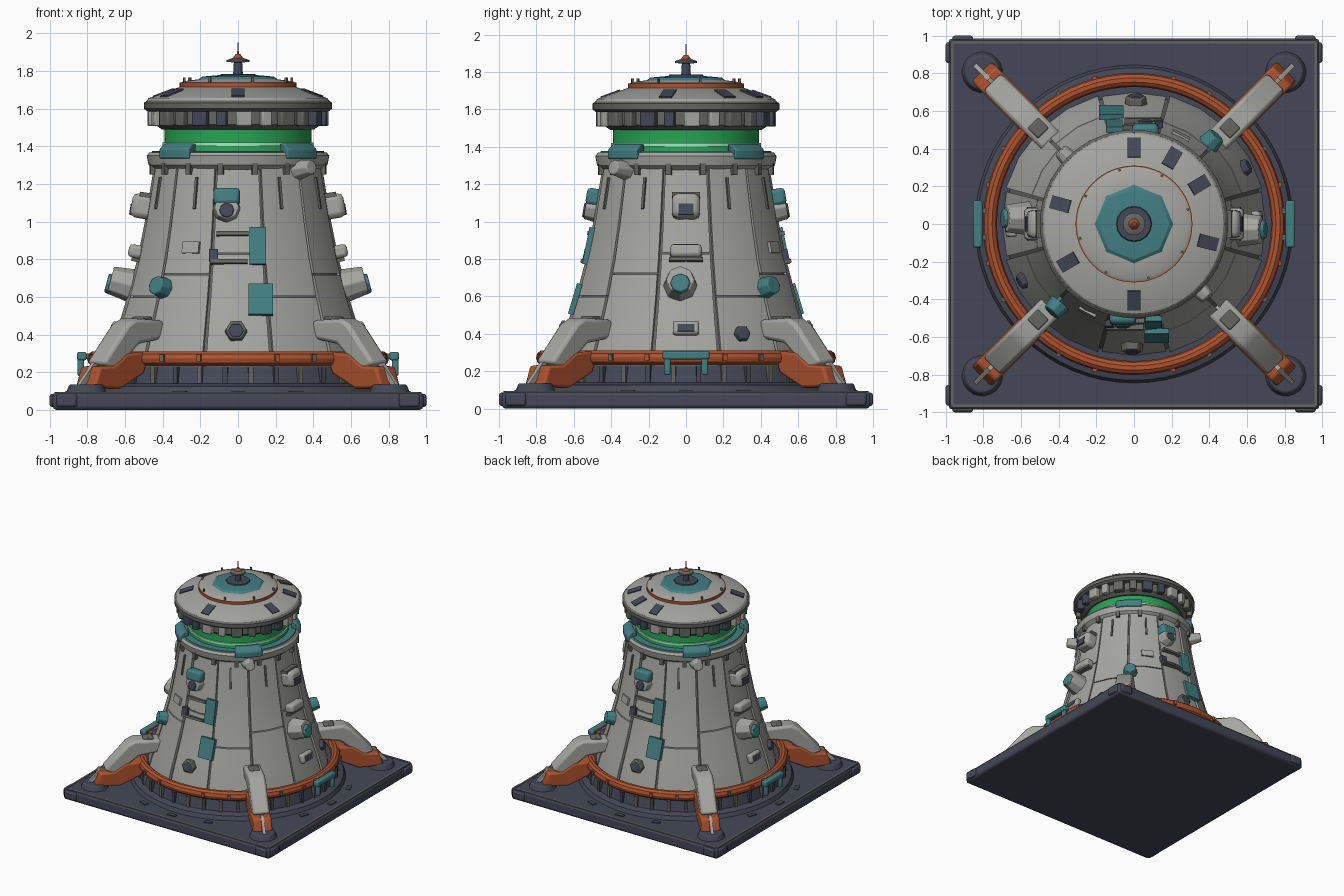
import bpy, bmesh, math
from mathutils import Matrix

if "Cube" in bpy.data.objects:
    bpy.data.objects.remove(bpy.data.objects["Cube"])

def mat(name, r, g, b):
    m = bpy.data.materials.new(name)
    m.diffuse_color = (r, g, b, 1)
    m.use_nodes = True
    m.node_tree.nodes["Principled BSDF"].inputs["Base Color"].default_value = m.diffuse_color
    return m

GREY = mat("light grey", .38, .38, .355)
DARK = mat("dark grey", .13, .13, .12)
SLATE = mat("slate", .058, .066, .095)
ORANGE = mat("orange", .42, .085, .028)
TEAL = mat("teal", .055, .21, .225)
GREEN = mat("green", .02, .36, .085)
PALE = mat("pale green", .42, .88, .58)

def finish(name, bm, m, bevel=0, smooth=30):
    bmesh.ops.recalc_face_normals(bm, faces=bm.faces)
    me = bpy.data.meshes.new(name)
    bm.to_mesh(me)
    bm.free()
    me.materials.append(m)
    o = bpy.data.objects.new(name, me)
    bpy.context.collection.objects.link(o)
    if bevel:
        b = o.modifiers.new("bevel", 'BEVEL')
        b.width, b.segments, b.limit_method = bevel, 2, 'ANGLE'
    if smooth:
        bpy.ops.object.select_all(action='DESELECT')
        o.select_set(True)
        bpy.context.view_layer.objects.active = o
        bpy.ops.object.shade_smooth_by_angle(angle=math.radians(smooth))
    return o

def lathe(name, prof, m, segs=64, a0=0, a1=360, bevel=0):
    """Turn a closed (r, z) profile round the z axis, fully or as an arc."""
    bm = bmesh.new()
    full = a1 - a0 >= 360
    n = len(prof)
    rings = []
    for i in range(segs if full else segs + 1):
        a = math.radians(a0 + (a1 - a0) * i / segs)
        rings.append([bm.verts.new((r * math.cos(a), r * math.sin(a), z)) for r, z in prof])
    for i in range(segs):
        A, B = rings[i], rings[(i + 1) % len(rings)]
        for j in range(n):
            k = (j + 1) % n
            if prof[j][0] or prof[k][0]:
                bm.faces.new((A[j], A[k], B[k], B[j]))
    if not full:
        bm.faces.new(rings[0])
        bm.faces.new(rings[-1])
    bmesh.ops.remove_doubles(bm, verts=bm.verts, dist=1e-5)
    return finish(name, bm, m, bevel)

def frame(ang, r, z, tilt=0):
    """Local x points outward, y along the tangent, z up the wall."""
    return (Matrix.Rotation(math.radians(ang), 4, 'Z') @ Matrix.Translation((r, 0, z))
            @ Matrix.Rotation(-tilt, 4, 'Y'))

def box(name, ang, r, z, size, m, tilt=0, bevel=0, side=0):
    bm = bmesh.new()
    bmesh.ops.create_cube(bm, size=1)
    M = frame(ang, r, z, tilt) @ Matrix.Translation((0, side, 0)) @ Matrix.Diagonal((*size, 1))
    bmesh.ops.transform(bm, matrix=M, verts=bm.verts)
    return finish(name, bm, m, bevel, 30 if bevel else 0)

def knob(name, ang, r, z, rad, rad2, depth, m, tilt=0, sides=8, side=0):
    bm = bmesh.new()
    bmesh.ops.create_cone(bm, cap_ends=True, segments=sides, radius1=rad, radius2=rad2, depth=depth)
    M = frame(ang, r, z, tilt) @ Matrix.Translation((0, side, 0)) @ Matrix.Rotation(math.pi / 2, 4, 'Y')
    bmesh.ops.transform(bm, matrix=M, verts=bm.verts)
    return finish(name, bm, m, .006)

def prism(name, pts, width, ang, m, bevel=.015):
    """Extrude an (r, z) outline sideways, standing on a radial line."""
    bm = bmesh.new()
    s = [[bm.verts.new((r, y, z)) for r, z in pts] for y in (-width / 2, width / 2)]
    bm.faces.new(s[0])
    bm.faces.new(s[1])
    for j in range(len(pts)):
        k = (j + 1) % len(pts)
        bm.faces.new((s[0][j], s[0][k], s[1][k], s[1][j]))
    bmesh.ops.transform(bm, matrix=frame(ang, 0, 0), verts=bm.verts)
    return finish(name, bm, m, bevel)

# Base plate with pale rim and corner tabs
box("base_plate", 0, 0, .046, (1.97, 1.97, .092), SLATE, bevel=.02)
for a in range(0, 360, 90):
    box("base_rim", a, .968, .088, (.016, 1.93, .014), DARK)
    for s in (-1, 1):
        box("corner_tab", a, .975, .05, (.05, .11, .07), SLATE, side=s * .91, bevel=.012)
    for k in range(3):
        box("deck_tile", a + 20 * k - 20, .9, .093, (.035, .07, .012), SLATE)
lathe("base_step", [(0, .08), (.85, .08), (.83, .125), (.78, .14), (.76, .23), (0, .23)], SLATE)
for i in range(36):
    box("base_stud", i * 10 + 5, .775, .185, (.035, .025, .09), DARK if i % 2 else SLATE)

# Tapered tower: dark core with separate wall panels
WALL = [(.2, .705), (.3, .682), (.45, .635), (.6, .588), (.8, .535), (1.0, .495), (1.3, .445), (1.34, .44)]
def wall(z):
    for (z0, r0), (z1, r1) in zip(WALL, WALL[1:]):
        if z <= z1:
            return r0 + (r1 - r0) * (z - z0) / (z1 - z0)
    return WALL[-1][1]
def lean(z):
    return math.atan((wall(z - .05) - wall(z + .05)) / .1)

lathe("tower_core", [(0, .2)] + [(r - .014, z) for z, r in WALL] + [(0, 1.34)], DARK, 48)
for i in range(12):
    cut = (.83, .6, .72)[i % 3]
    for z0, z1 in ((.2, cut - .004), (cut + .004, 1.33)):
        zs = [z0] + [z for z, r in WALL if z0 < z < z1] + [z1]
        out = .008 if i % 3 else 0
        prof = [(wall(z) + out, z) for z in zs] + [(wall(z) - .03, z) for z in reversed(zs)]
        lathe("wall_panel", prof, GREY, 2, i * 30 - 14.2, i * 30 + 14.2)

# Orange hoop round the foot of the tower
hoop = [(.765 + .037 * math.cos(t * math.pi / 5), .272 + .04 * math.sin(t * math.pi / 5)) for t in range(10)]
lathe("orange_hoop", hoop, ORANGE, 72)
for i in range(24):
    if i % 6 not in (0, 3):
        box("hoop_lug", i * 15, .797, .275, (.03, .025, .035), ORANGE if i % 2 else DARK)

# Four corner legs with orange feet on round pads
for a in (45, 135, 225, 315):
    bm = bmesh.new()
    bmesh.ops.create_cone(bm, cap_ends=True, segments=20, radius1=.115, radius2=.09, depth=.06)
    bmesh.ops.transform(bm, matrix=frame(a, 1.14, .105), verts=bm.verts)
    finish("foot_pad", bm, SLATE, .008)
    prism("orange_foot", [(.72, .31), (.9, .3), (1.0, .235), (1.11, .23), (1.15, .12), (.95, .11), (.78, .19)],
          .15, a, ORANGE)
    prism("leg", [(.6, .38), (.62, .475), (.83, .485), (.89, .455), (1.075, .25), (.98, .2), (.8, .35)],
          .135, a, GREY, .02)
    box("leg_hinge", a, .72, .475, (.08, .08, .04), DARK, bevel=.008)
    prism("foot_strut", [(1.06, .24), (1.09, .25), (1.2, .13), (1.17, .12)], .025, a, GREY, 0)

# Wall fittings, repeated on the opposite side
def on_wall(kind, name, ang, z, size, m, out=0, side=0, **kw):
    r = wall(z) + out
    if kind == 'box':
        box(name, ang, r, z, size, m, lean(z), side=side, **kw)
    else:
        knob(name, ang, r, z, *size, m, lean(z), side=side, **kw)

for h in (0, 180):
    f, s = 270 + h, 0 + h     # front-like and side-like faces
    # front face: sensor, slots, teal plates, hex hatch
    on_wall('box', "sensor_hood", f, 1.13, (.1, .14, .09), TEAL, .01, -.06, bevel=.02)
    on_wall('knob', "sensor_body", f, 1.07, (.08, .065, .1), GREY, .005, -.06)
    on_wall('knob', "sensor_lens", f, 1.06, (.04, .04, .02), SLATE, .055, -.06)
    on_wall('box', "slot", f, .935, (.04, .17, .022), DARK, 0, -.03)
    on_wall('box', "shelf", f, .785, (.05, .2, .02), DARK, 0, -.05)
    on_wall('box', "vent", f, .82, (.035, .05, .06), SLATE, 0, -.13)
    on_wall('box', "teal_plate_upper", f, .87, (.03, .09, .2), TEAL, 0, .105)
    on_wall('box', "teal_plate_lower", f, .585, (.03, .13, .17), TEAL, 0, .12)
    on_wall('knob', "hatch_rim", f, .42, (.062, .055, .05), DARK, .01, -.01, sides=6)
    on_wall('knob', "hatch", f, .42, (.042, .042, .02), SLATE, .03, -.01, sides=6)
    # side face: big window box, ledge, lamp, hatch
    on_wall('box', "window_box", s, 1.08, (.13, .15, .13), GREY, .02, bevel=.03)
    on_wall('box', "window", s, 1.065, (.02, .08, .06), SLATE, .08)
    on_wall('box', "window_brow", s, 1.14, (.08, .15, .025), DARK, .01)
    on_wall('box', "ledge", s, .84, (.09, .17, .07), GREY, .01, bevel=.02)
    on_wall('box', "ledge_slot", s, .795, (.06, .18, .02), DARK, .0)
    on_wall('knob', "lamp_body", s, .67, (.095, .075, .15), GREY, .035, -.03)
    on_wall('knob', "lamp", s, .67, (.058, .05, .03), TEAL, .115, -.03)
    on_wall('box', "side_hatch", s, .43, (.05, .14, .075), GREY, .01, bevel=.015)
    on_wall('box', "side_hatch_glass", s, .43, (.02, .09, .04), SLATE, .028)
    # diagonal faces: teal knob, small hex, ball
    on_wall('knob', "teal_knob", f - 43, .65, (.065, .05, .1), TEAL, .02)
    on_wall('knob', "small_hex", s + 27, .4, (.05, .04, .05), SLATE, .01, sides=6)
    on_wall('knob', "ball_lamp", s - 45, 1.28, (.06, .04, .13), GREY, .04)
    on_wall('box', "side_teal_box", s + 62, .86, (.035, .1, .06), GREY, .0)
    for d in (-28, 28, 62, -62):
        on_wall('box', "wall_slit", f + d, 1.15, (.035, .014, .17), DARK)
    # teal grab handle outside the hoop
    box("handle_bar", s, .83, .285, (.05, .25, .045), TEAL, bevel=.01)
    for y in (-.1, .1):
        box("handle_leg", s, .835, .23, (.035, .035, .1), TEAL, side=y, bevel=.008)
        box("handle_mount", s, .8, .285, (.06, .03, .03), DARK, side=y * .7)

# Collar with teal corner arcs
lathe("collar", [(.3, 1.27), (.44, 1.27), (.475, 1.3), (.485, 1.35), (.47, 1.368), (.3, 1.37)], GREY)
lathe("collar_top", [(.38, 1.365), (.46, 1.365), (.455, 1.376), (.38, 1.376)], TEAL)
for a in (45, 135, 225, 315):
    lathe("collar_teal_arc", [(.42, 1.33), (.495, 1.335), (.495, 1.385), (.46, 1.415), (.42, 1.415)],
          TEAL, 6, a - 13, a + 13, bevel=.008)
for i in range(16):
    box("collar_bracket", i * 22.5 + 11, .452, 1.28, (.05, .03, .06), DARK)

# Glowing band
lathe("green_band", [(.2, 1.36), (.4, 1.36), (.39, 1.43), (.392, 1.52), (.2, 1.52)], GREEN)
lathe("bright_stripe", [(.3, 1.402), (.402, 1.402), (.402, 1.42), (.3, 1.42)], PALE)

# Cap: toothed underside, rim and conical roof
lathe("cap_neck", [(.2, 1.49), (.405, 1.49), (.44, 1.515), (.44, 1.6), (.2, 1.6)], DARK)
for i in range(24):
    box("cap_tooth", i * 15 + 4, .45, 1.55, (.06, .055 if i % 2 else .085, .085), (GREY, DARK, SLATE)[(i % 6) // 2], bevel=.008)
lathe("cap_rim", [(0, 1.585), (.48, 1.585), (.5, 1.6), (.5, 1.63), (.485, 1.642), (0, 1.642)], DARK)
lathe("cap_roof", [(0, 1.63), (.49, 1.635), (.475, 1.655), (.31, 1.715), (0, 1.715)], GREY)
roof_tilt = math.atan2(.06, .165)
for a in (90, 60, 31, -14, -90, -150, 165):
    box("roof_plate", a, .405, 1.6815, (.11, .07, .012), SLATE, -roof_tilt)
lathe("orange_roof_ring", [(0, 1.71), (.31, 1.71), (.31, 1.738), (0, 1.738)], ORANGE)
lathe("roof_top", [(0, 1.735), (.305, 1.737), (.29, 1.745), (.2, 1.757), (0, 1.757)], GREY)
for i in range(8):
    box("roof_pin", i * 45 + 15, .296, 1.75, (.012, .012, .03), DARK)
lathe("teal_dome", [(0, 1.75), (.215, 1.752), (.19, 1.77), (.1, 1.778), (0, 1.778)], TEAL, 8)
lathe("mast_base", [(0, 1.77), (.1, 1.77), (.09, 1.785), (0, 1.785)], SLATE, 16)

# Antenna mast
lathe("mast", [(0, 1.78), (.026, 1.78), (.022, 1.85), (0, 1.85)], SLATE, 12)
lathe("mast_disc", [(0, 1.843), (.06, 1.848), (.06, 1.858), (.03, 1.868), (0, 1.868)], DARK, 16)
lathe("mast_tip", [(0, 1.86), (.03, 1.866), (.012, 1.89), (0, 1.89)], ORANGE, 12)
lathe("mast_needle", [(0, 1.88), (.005, 1.88), (.002, 1.95), (0, 1.95)], DARK, 6)
